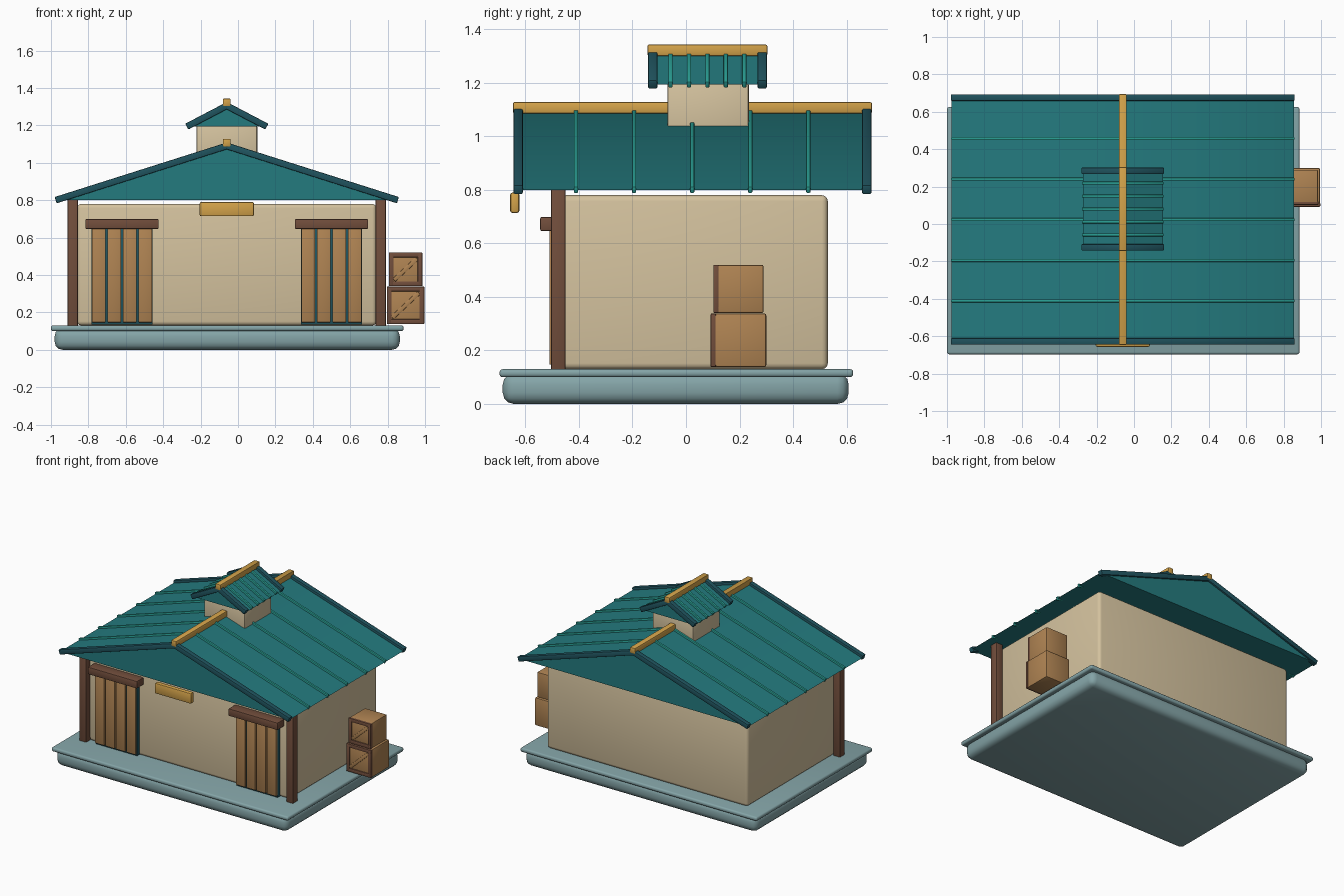
import bpy, bmesh, math
from mathutils import Matrix, Vector

if "Cube" in bpy.data.objects:
    bpy.data.objects.remove(bpy.data.objects["Cube"])

CX = -0.06  # ridge line of the building


def material(name, r, g, b):
    m = bpy.data.materials.new(name)
    lin = [((c / 255 + 0.055) / 1.055) ** 2.4 for c in (r, g, b)]
    m.diffuse_color = (*lin, 1)
    m.use_nodes = True
    m.node_tree.nodes["Principled BSDF"].inputs["Base Color"].default_value = m.diffuse_color
    return m


STONE = material("blue_grey_stone", 132, 164, 167)
CREAM = material("cream_plaster", 212, 194, 158)
TEAL = material("roof_teal", 36, 123, 127)
DARK = material("dark_teal", 32, 84, 95)
SEAM = material("light_teal", 42, 160, 149)
BROWN = material("dark_brown_wood", 114, 78, 60)
TAN = material("tan_wood", 176, 132, 83)
GOLD = material("gold", 212, 163, 74)


def finish(name, bm, mat):
    me = bpy.data.meshes.new(name)
    bmesh.ops.recalc_face_normals(bm, faces=bm.faces)
    bm.to_mesh(me)
    bm.free()
    me.materials.append(mat)
    me.shade_smooth()
    me.set_sharp_from_angle(angle=math.radians(40))
    ob = bpy.data.objects.new(name, me)
    bpy.context.collection.objects.link(ob)
    return ob


def box(name, mat, x, y, z, bevel=0.004, seg=2, tilt=0.0):
    """Bevelled box from (min, max) ranges, tilted about y at its centre."""
    bm = bmesh.new()
    bmesh.ops.create_cube(bm, size=1)
    bmesh.ops.scale(bm, verts=bm.verts, vec=[r[1] - r[0] for r in (x, y, z)])
    if bevel:
        bmesh.ops.bevel(bm, geom=bm.edges[:], offset=bevel, segments=seg,
                        profile=0.5, affect='EDGES', clamp_overlap=True)
    centre = Vector([(r[0] + r[1]) / 2 for r in (x, y, z)])
    bm.transform(Matrix.Translation(centre) @ Matrix.Rotation(tilt, 4, 'Y'))
    return finish(name, bm, mat)


def gable_roof(name, half, z0, z1, y0, y1, seams):
    """Solid gable prism with barge boards, raised seams and a ridge cap."""
    bm = bmesh.new()
    tri = [bm.verts.new((CX + dx, y0 + 0.012, z))
           for dx, z in ((-half, z0), (half, z0), (0, z1))]
    face = bm.faces.new(tri)
    ext = bmesh.ops.extrude_face_region(bm, geom=[face])
    bmesh.ops.translate(bm, vec=(0, y1 - y0 - 0.024, 0),
                        verts=[v for v in ext['geom'] if isinstance(v, bmesh.types.BMVert)])
    finish(name, bm, TEAL)

    slope = math.atan2(z1 - z0, half)
    length = math.hypot(half, z1 - z0)
    mid = (z0 + z1) / 2

    def strip(label, mat, side, ya, yb, thick, bev):
        xm = CX + side * half / 2
        box(label, mat, (xm - length / 2, xm + length / 2), (ya, yb),
            (mid - thick / 2, mid + thick / 2), bev, 2, side * slope)

    for side, tag in ((-1, "left"), (1, "right")):
        strip(f"{name}_front_barge_{tag}", DARK, side, y0, y0 + 0.035, 0.035, 0.005)
        strip(f"{name}_back_barge_{tag}", DARK, side, y1 - 0.035, y1, 0.035, 0.005)
        for i, ys in enumerate(seams):
            strip(f"{name}_seam_{tag}_{i + 1}", SEAM, side, ys - 0.008, ys + 0.008, 0.026, 0.004)
    box(f"{name}_ridge_cap", GOLD, (CX - 0.021, CX + 0.021), (y0 - 0.002, y1 + 0.002),
        (z1 - 0.004, z1 + 0.038), 0.006)


# Stone base
box("base_lower", STONE, (-0.98, 0.865), (-0.685, 0.608), (0, 0.115), 0.042, 3)
box("base_upper", STONE, (-1.0, 0.885), (-0.697, 0.625), (0.1, 0.13), 0.012, 3)

# Walls and front posts
box("walls", CREAM, (-0.86, 0.74), (-0.47, 0.53), (0.13, 0.78), 0.022, 3)
for side, tag in ((-1, "left"), (1, "right")):
    xp = CX + side * 0.823
    box(f"post_{tag}", BROWN, (xp - 0.0275, xp + 0.0275), (-0.505, -0.45), (0.125, 0.805), 0.005)

    # Plank doors with dark backing and lintel
    xd = CX + side * 0.56
    box(f"door_backing_{tag}", DARK, (xd - 0.164, xd + 0.164), (-0.497, -0.46), (0.135, 0.66), 0.003)
    for i in range(4):
        xc = xd + (i - 1.5) * 0.083
        box(f"door_plank_{tag}_{i + 1}", TAN, (xc - 0.0365, xc + 0.0365),
            (-0.511, -0.485), (0.147, 0.665), 0.004)
    box(f"door_lintel_{tag}", BROWN, (xd - 0.196, xd + 0.196), (-0.545, -0.46), (0.646, 0.699), 0.006)

# Main roof, vent tower and its roof
gable_roof("main_roof", 0.915, 0.80, 1.09, -0.645, 0.693,
           [0.023 + 0.217 * i for i in range(-2, 3)])
box("vent_tower", CREAM, (CX - 0.163, CX + 0.163), (-0.07, 0.235), (0.97, 1.2), 0.01)
gable_roof("vent_roof", 0.214, 1.193, 1.305, -0.142, 0.302,
           [0.08 + 0.069 * i for i in range(-2, 3)])

# Blank hanging sign
box("sign", GOLD, (-0.205, 0.085), (-0.657, -0.623), (0.714, 0.79), 0.008)

# Two stacked crates with framed fronts and a diagonal brace
for tag, s, z0 in (("lower", 0.2, 0.138), ("upper", 0.18, 0.34)):
    xc, y0, f = 0.896, 0.2 - s / 2, 0.026
    x0, x1, z1 = xc - s / 2, xc + s / 2, z0 + s
    box(f"crate_{tag}", TAN, (x0 + 0.002, x1 - 0.002), (y0, y0 + s), (z0, z1), 0.007)
    yr = (y0 - 0.008, y0 + 0.012)
    for part, xs, zs in (("left", (x0, x0 + f), (z0, z1)), ("right", (x1 - f, x1), (z0, z1)),
                         ("bottom", (x0, x1), (z0, z0 + f)), ("top", (x0, x1), (z1 - f, z1))):
        box(f"crate_{tag}_frame_{part}", BROWN, xs, yr, zs, 0.004)
    zm, d = (z0 + z1) / 2, (s - 2 * f) * 0.66
    box(f"crate_{tag}_brace", TAN, (xc - d, xc + d), (y0 - 0.006, y0 + 0.01),
        (zm - 0.011, zm + 0.011), 0.003, 2, -math.radians(43))
